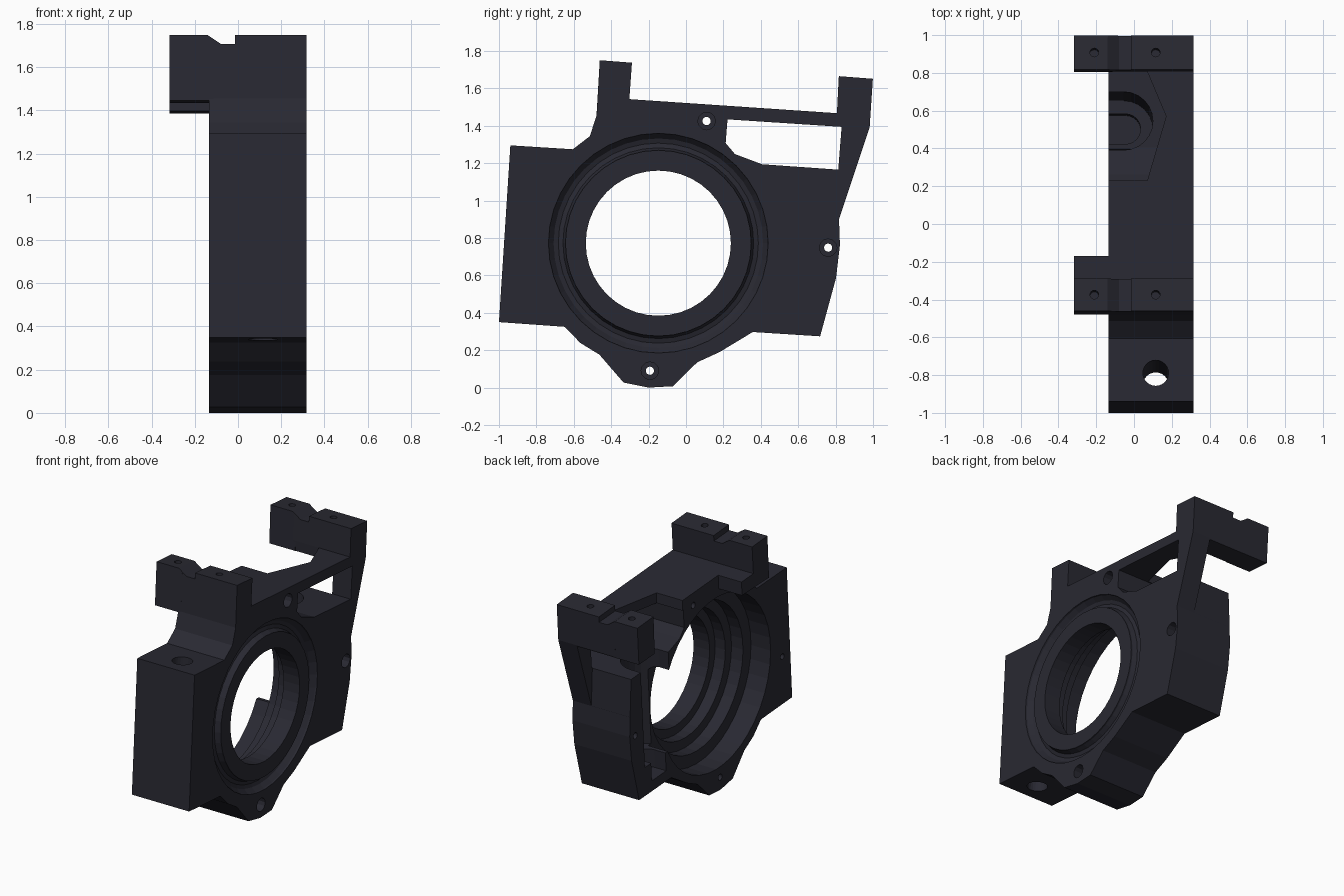
import bpy, bmesh, math
from mathutils import Matrix, Vector

cube = bpy.data.objects.get("Cube")
if cube:
    bpy.data.objects.remove(cube, do_unlink=True)

metal = bpy.data.materials.new("dark slate")
metal.use_nodes = True
COLOUR = (0.022, 0.022, 0.032, 1)
metal.diffuse_color = COLOUR
metal.node_tree.nodes["Principled BSDF"].inputs["Base Color"].default_value = COLOUR

TILT = math.radians(-3.9)          # the whole casting leans slightly about x
XMIN, XMAX = -0.134, 0.316         # thickness of the main plate
BORE_Y, BORE_Z = -0.148, 0.772     # bore axis


def finish(name, bm):
    bmesh.ops.recalc_face_normals(bm, faces=bm.faces)
    mesh = bpy.data.meshes.new(name)
    bm.to_mesh(mesh)
    bm.free()
    mesh.materials.append(metal)
    ob = bpy.data.objects.new(name, mesh)
    bpy.context.collection.objects.link(ob)
    return ob


def prism(name, points, axis, lo, hi, origin=None):
    """Extrude a 2D outline along an axis; with an origin, lean it by TILT."""
    place = {"x": lambda a, b, t: (t, a, b),
             "y": lambda a, b, t: (a, t, b),
             "z": lambda a, b, t: (a, b, t)}[axis]
    bm = bmesh.new()
    ends = [[bm.verts.new(place(a, b, t)) for a, b in points] for t in (lo, hi)]
    for ring in ends:
        bm.faces.new(ring)
    n = len(points)
    for i in range(n):
        j = (i + 1) % n
        bm.faces.new((ends[0][i], ends[0][j], ends[1][j], ends[1][i]))
    if origin:
        bm.transform(Matrix.Translation(origin) @ Matrix.Rotation(TILT, 4, "X"))
    return finish(name, bm)


def revolve(name, profile, closed, steps=40):
    """Turn an (x, radius) profile about the bore axis."""
    bm = bmesh.new()
    rings = []
    for x, r in profile:
        angles = [math.tau * k / steps for k in range(steps)]
        rings.append([bm.verts.new((x, BORE_Y + r * math.cos(a), BORE_Z + r * math.sin(a)))
                      for a in angles])
    pairs = list(zip(rings, rings[1:]))
    if closed:
        pairs.append((rings[-1], rings[0]))
    else:
        bm.faces.new(rings[0])
        bm.faces.new(rings[-1])
    for p, q in pairs:
        for k in range(steps):
            m = (k + 1) % steps
            bm.faces.new((p[k], p[m], q[m], q[k]))
    return finish(name, bm)


def drill(name, centre, radius, length, along_x, sides=16):
    bm = bmesh.new()
    turn = Matrix.Rotation(math.pi / 2, 4, "Y") if along_x else Matrix.Rotation(TILT, 4, "X")
    bmesh.ops.create_cone(bm, cap_ends=True, segments=sides, radius1=radius, radius2=radius,
                          depth=length, matrix=Matrix.Translation(Vector(centre)) @ turn)
    return finish(name, bm)


def slot(radius, centre_x):
    """Round-ended channel outline, open towards -x."""
    arc = [(centre_x + radius * math.cos(a), radius * math.sin(a))
           for a in (math.pi * (k / 12 - 0.5) for k in range(13))]
    return [(-0.3, -radius)] + arc + [(-0.3, radius)]


def combine(target, tool, operation="DIFFERENCE"):
    mod = target.modifiers.new(tool.name, "BOOLEAN")
    mod.operation = operation
    mod.solver = "EXACT"
    mod.object = tool
    bpy.context.view_layer.objects.active = target
    bpy.ops.object.modifier_apply(modifier=mod.name)
    bpy.data.objects.remove(tool, do_unlink=True)


# Main plate silhouette (y, z)
outline = [(-.461, 1.75), (-.289, 1.737), (-.303, 1.542), (.807, 1.467), (.817, 1.665),
           (.999, 1.651), (.982, 1.393), (.818, .9), (.823, .762), (.802, .585), (.717, .274),
           (.357, .297), (.18, .19), (.06, .135), (-.07, .007), (-.2, 0), (-.334, .027),
           (-.463, .176), (-.564, .238), (-.65, .325), (-1, .35), (-.939, 1.295),
           (-.605, 1.274), (-.514, 1.344), (-.478, 1.456)]
housing = prism("bearing_housing", outline, "x", XMIN, XMAX)

# Opening behind the top bar, and the notch in that bar
window = [(.222, 1.434), (.832, 1.394), (.814, 1.165), (.406, 1.194), (.262, 1.248), (.212, 1.307)]
combine(housing, prism("window", window, "x", -1, 1))
notch = [(-.3, .23), (.07, .23), (.17, .57), (.07, .807), (-.3, .807)]
combine(housing, prism("bar_notch", notch, "z", 1.286, 1.65))

# Relief leaving only a slim strut at +x between the back lug and post head
relief = [(.819, .9), (.808, 1.168), (.78, 1.399), (1.1, 1.377), (1.1, .9)]
combine(housing, prism("strut_relief", relief, "x", -1, .17))

# Stepped bore, widening towards -x, and ring groove on the +x face
combine(housing, revolve("stepped_bore", [
    (.4, .388), (.19, .388), (.19, .45), (.11, .45), (.11, .52), (.02, .52),
    (.02, .61), (-.2, .61)], False))
combine(housing, revolve("ring_groove", [
    (.335, .592), (.305, .585), (.275, .56), (.267, .535), (.275, .51), (.305, .497),
    (.335, .497)], True))

# Upright half-round channel beside the bore
combine(housing, prism("channel", slot(.155, -.055), "z", -.69, .1, (0, .545, 1.18)))
combine(housing, prism("channel_foot", slot(.08, -.045), "z", -.82, -.5, (0, .55, 1.18)))

# Overhanging ends of the two mounting posts
front_end = [(-.461, 1.75), (-.289, 1.737), (-.303, 1.542), (-.17, 1.533),
             (-.176, 1.435), (-.479, 1.447)]
back_end = [(.817, 1.665), (.999, 1.651), (.981, 1.385), (.804, 1.397)]
for name, shape in (("front_post_end", front_end), ("back_post_end", back_end)):
    combine(housing, prism(name, shape, "x", -.317, XMIN + .02), "UNION")

# Groove and screw holes in the top of each post
groove = [(-.17, .02), (-.14, 0), (-.08, -.04), (-.015, -.04), (-.015, .02)]
for y, z in ((-.374, 1.743), (.908, 1.658)):
    combine(housing, prism("post_groove", groove, "y", -.2, .2, (0, y, z)))
    for x in (-.21, .115):
        combine(housing, drill("screw_hole", (x, y, z), .023, .24, False))

# Large upright hole through the front lug
combine(housing, drill("lug_hole", (.115, -.82, .83), .068, 1.6, False, 24))

# Counterbored through holes around the plate
for y, z in ((.11, 1.425), (.76, .748), (-.193, .09)):
    combine(housing, drill("through_hole", (0, y, z), .022, 2, True))
    combine(housing, drill("counterbore", (XMAX, y, z), .047, .2, True, 12))
combine(housing, drill("lug_pin_hole", (XMIN, -.89, .68), .02, .2, True))
